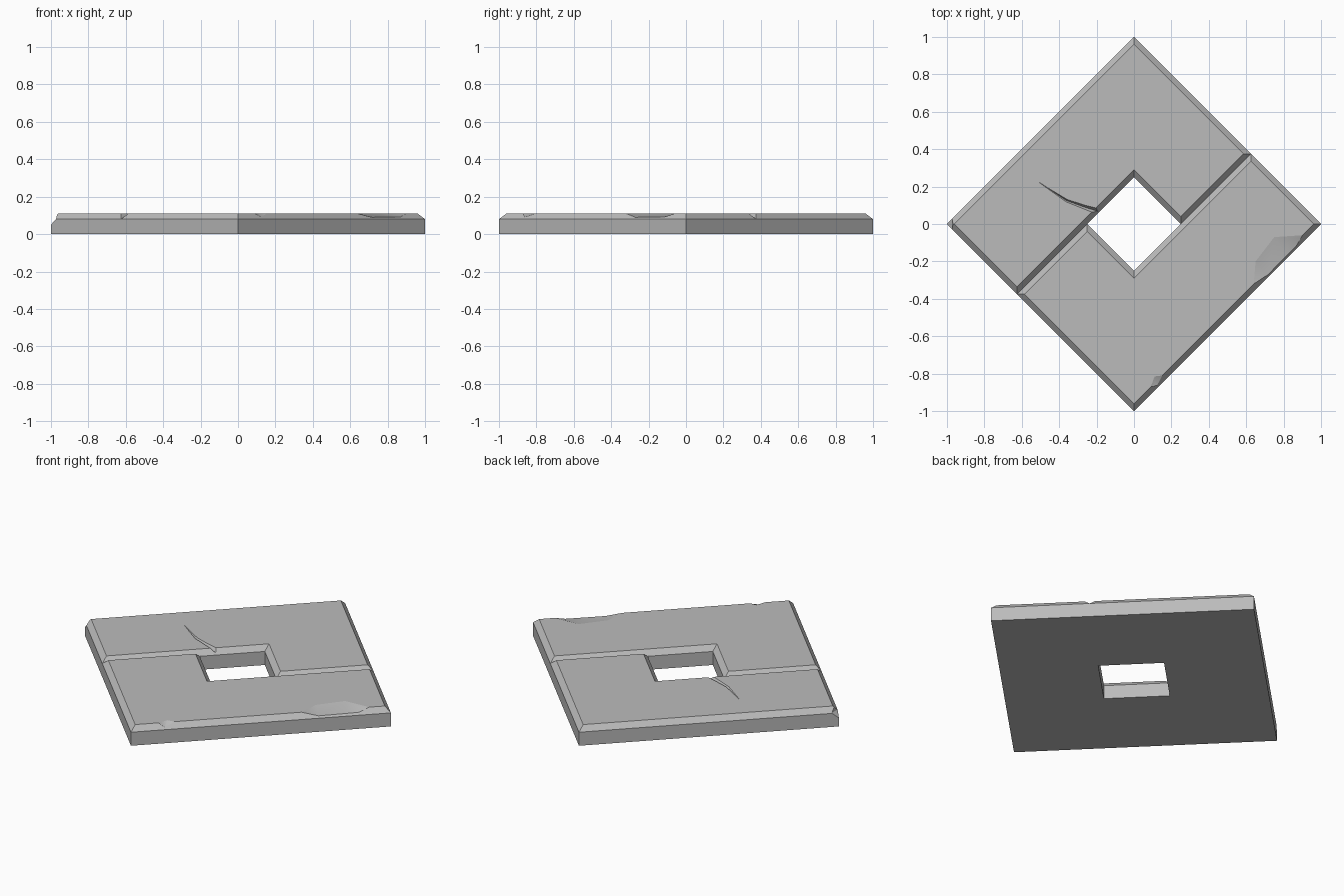
import bpy, bmesh
from mathutils import Matrix, Vector
from math import radians

cube = bpy.data.objects.get("Cube")
if cube:
    bpy.data.objects.remove(cube, do_unlink=True)

H = 0.7071      # half side of the slab
G = 0.177       # half side of the hole, also the groove offset
Z_MID, Z_TOP = 0.08, 0.11
B = 0.028       # bevel width

stone = bpy.data.materials.new("grey stone")
stone.use_nodes = True
colour = (0.5, 0.5, 0.5, 1)
stone.diffuse_color = colour
stone.node_tree.nodes["Principled BSDF"].inputs["Base Color"].default_value = colour


def make_object(name, bm, smooth=False):
    bmesh.ops.recalc_face_normals(bm, faces=bm.faces)
    for f in bm.faces:
        f.smooth = smooth
    mesh = bpy.data.meshes.new(name)
    bm.to_mesh(mesh)
    bm.free()
    mesh.materials.append(stone)
    ob = bpy.data.objects.new(name, mesh)
    bpy.context.collection.objects.link(ob)
    return ob


# Slab: two interlocking L-shaped halves, each (u, v, bevel u, bevel v, outer wall)
outline = [(-H, G, B, B, False), (-G, G, 0, B, True), (G, G, B, B, True),
           (G, -G, B, B, False), (H, -G, -B, B, True),
           (H, H, -B, -B, True), (-H, H, B, -B, True)]
bm = bmesh.new()
for turn in (45, 225):
    rot = Matrix.Rotation(radians(turn), 3, 'Z')
    low = [bm.verts.new(rot @ Vector((u, v, 0))) for u, v, *_ in outline]
    mid = [bm.verts.new(rot @ Vector((u, v, Z_MID))) for u, v, *_ in outline]
    top = [bm.verts.new(rot @ Vector((u + a, v + b, Z_TOP))) for u, v, a, b, _ in outline]
    n = len(outline)
    for i in range(n):
        j = (i + 1) % n
        if outline[i][4]:
            bm.faces.new((low[i], low[j], mid[j], mid[i]))
        bm.faces.new((mid[i], mid[j], top[j], top[i]))
    bm.faces.new(low)
    bm.faces.new(top)
bmesh.ops.remove_doubles(bm, verts=bm.verts, dist=0.0005)
slab = make_object("stone_slab", bm)


def hull(name, points, smooth=True):
    bm = bmesh.new()
    for p in points:
        bm.verts.new(p)
    res = bmesh.ops.convex_hull(bm, input=bm.verts)
    junk = {g for g in res["geom_interior"] + res["geom_unused"]
            if isinstance(g, bmesh.types.BMVert)}
    bmesh.ops.delete(bm, geom=list(junk), context='VERTS')
    return make_object(name, bm, smooth)


def chip(name, rim, low):
    lid = [(x, y, 0.16) for x, y, _ in rim + low]
    return hull(name, rim + low + lid)


# Worn edge chips and a clipped corner
cutters = [
    chip("large_chip_cutter",
         [(0.64, -0.32, Z_TOP), (0.65, -0.2, Z_TOP), (0.75, -0.07, Z_TOP), (0.9, -0.06, Z_TOP)],
         [(0.715, -0.27, 0.09), (0.87, -0.115, 0.092), (0.78, -0.35, 0.084), (0.95, -0.18, 0.084)]),
    chip("small_chip_cutter",
         [(0.09, -0.87, Z_TOP), (0.11, -0.815, Z_TOP), (0.15, -0.81, Z_TOP)],
         [(0.12, -0.86, 0.092), (0.14, -0.9, 0.09), (0.19, -0.85, 0.09)]),
    hull("corner_cutter",
         [(x, y, z) for y in (-0.1, 0.1)
          for x, z in ((-1.0, 0.05), (-0.972, 0.082), (-0.965, 0.12),
                       (-1.1, 0.12), (-1.1, 0.05))], False),
]

# Crack: V-shaped sweep that widens towards the hole: (x, y, half width, floor)
path = [(-0.51, 0.225, 0.001, 0.108), (-0.36, 0.125, 0.01, 0.1),
        (-0.27, 0.092, 0.013, 0.095), (-0.12, 0.045, 0.024, 0.082)]
bm = bmesh.new()
rings = []
for x, y, w, floor in path:
    side = Vector((0.4, 0.9, 0)) * w
    lift = Vector((0, 0, Z_TOP + 0.004))
    c = Vector((x, y, 0))
    rings.append([bm.verts.new(p) for p in
                  (c + side + lift, c + Vector((0, 0, floor)), c - side + lift)])
for r, s in zip(rings, rings[1:]):
    for i in range(3):
        j = (i + 1) % 3
        bm.faces.new((r[i], r[j], s[j], s[i]))
bm.faces.new(rings[0])
bm.faces.new(rings[-1])
cutters.append(make_object("crack_cutter", bm))

# Carve the damage into the slab
bpy.context.view_layer.objects.active = slab
for cutter in cutters:
    cutter.hide_render = True
    mod = slab.modifiers.new(cutter.name, 'BOOLEAN')
    mod.operation = 'DIFFERENCE'
    mod.solver = 'EXACT'
    mod.object = cutter
    bpy.ops.object.modifier_apply(modifier=mod.name)
    bpy.data.objects.remove(cutter, do_unlink=True)
